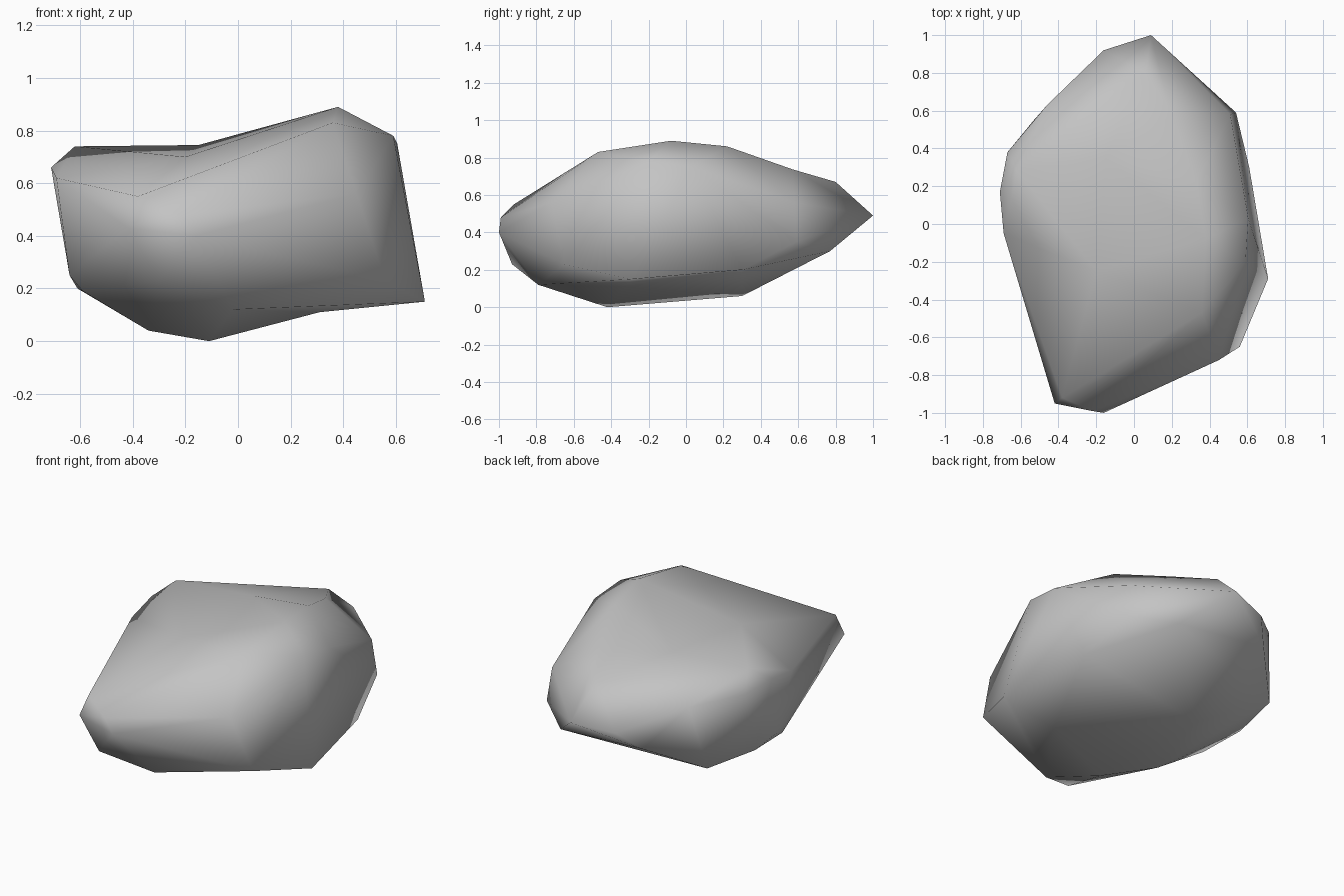
import bpy
import bmesh
from mathutils import Vector

default_cube = bpy.data.objects.get("Cube")
if default_cube:
    bpy.data.objects.remove(default_cube, do_unlink=True)


def make_material(name, colour):
    material = bpy.data.materials.new(name)
    material.use_nodes = True
    material.diffuse_color = colour
    material.node_tree.nodes["Principled BSDF"].inputs["Base Color"].default_value = colour
    return material


def shift_corners(mesh, corners, offset):
    """Move the skin corners found at the given points by an offset in height."""
    for corner in [Vector(point) for point in corners]:
        for v in mesh.verts:
            if (v.co - corner).length < .01:
                v.co.z += offset(v.co)


# Crest: high right ridge and left rim, with a saddle between them
crest = [
    (.38, -.08, .89), (.36, -.47, .83), (.33, .22, .86), (.25, .38, .82),
    (.59, -.20, .78), (.605, .03, .75), (.06, .80, .67), (-.62, .28, .74),
]
saddle = [(-.15, .35, .81), (-.20, -.25, .825), (.20, .57, .78)]

# Waist: outermost corners running around the stone
waist = [
    (-.42, -.95, .43), (-.38, -.92, .55), (-.22, -.99, .48), (-.16, -1, .40),
    (.45, -.72, .56), (.56, -.65, .23), (.71, -.29, .15), (.54, .59, .35),
    (.51, .58, .56), (.09, 1, .49), (-.16, .92, .46), (-.46, .63, .59),
    (-.53, .55, .20), (-.67, .38, .63), (-.71, .17, .66), (-.69, -.05, .62),
]

# Base: uneven underside with a shallow hollow
base = [
    (-.64, .02, .25), (-.61, .20, .20), (-.59, -.10, .19), (-.34, -.20, .04),
    (-.11, -.42, 0), (-.20, .30, .06), (-.02, -.79, .12), (-.30, -.93, .23),
    (.61, .30, .20), (.32, .77, .30), (-.27, .81, .35),
]
hollow = [(.31, -.33, .06)]

# Wrap the corners in a faceted skin
mesh = bmesh.new()
for point in crest + saddle + waist + base + hollow:
    mesh.verts.new(point)
bmesh.ops.convex_hull(mesh, input=mesh.verts[:])
loose = [v for v in mesh.verts if not v.link_faces]
bmesh.ops.delete(mesh, geom=loose, context="VERTS")

# Press the saddle down, deeper towards the front, and the hollow up
shift_corners(mesh, saddle, lambda co: -.1 * (1 - co.y))
shift_corners(mesh, hollow, lambda co: .05)

bmesh.ops.recalc_face_normals(mesh, faces=mesh.faces[:])
for face in mesh.faces:
    face.smooth = True

stone_data = bpy.data.meshes.new("stone")
mesh.to_mesh(stone_data)
mesh.free()
stone_data.materials.append(make_material("stone grey", (.55, .55, .55, 1)))
stone = bpy.data.objects.new("stone", stone_data)
bpy.context.collection.objects.link(stone)
